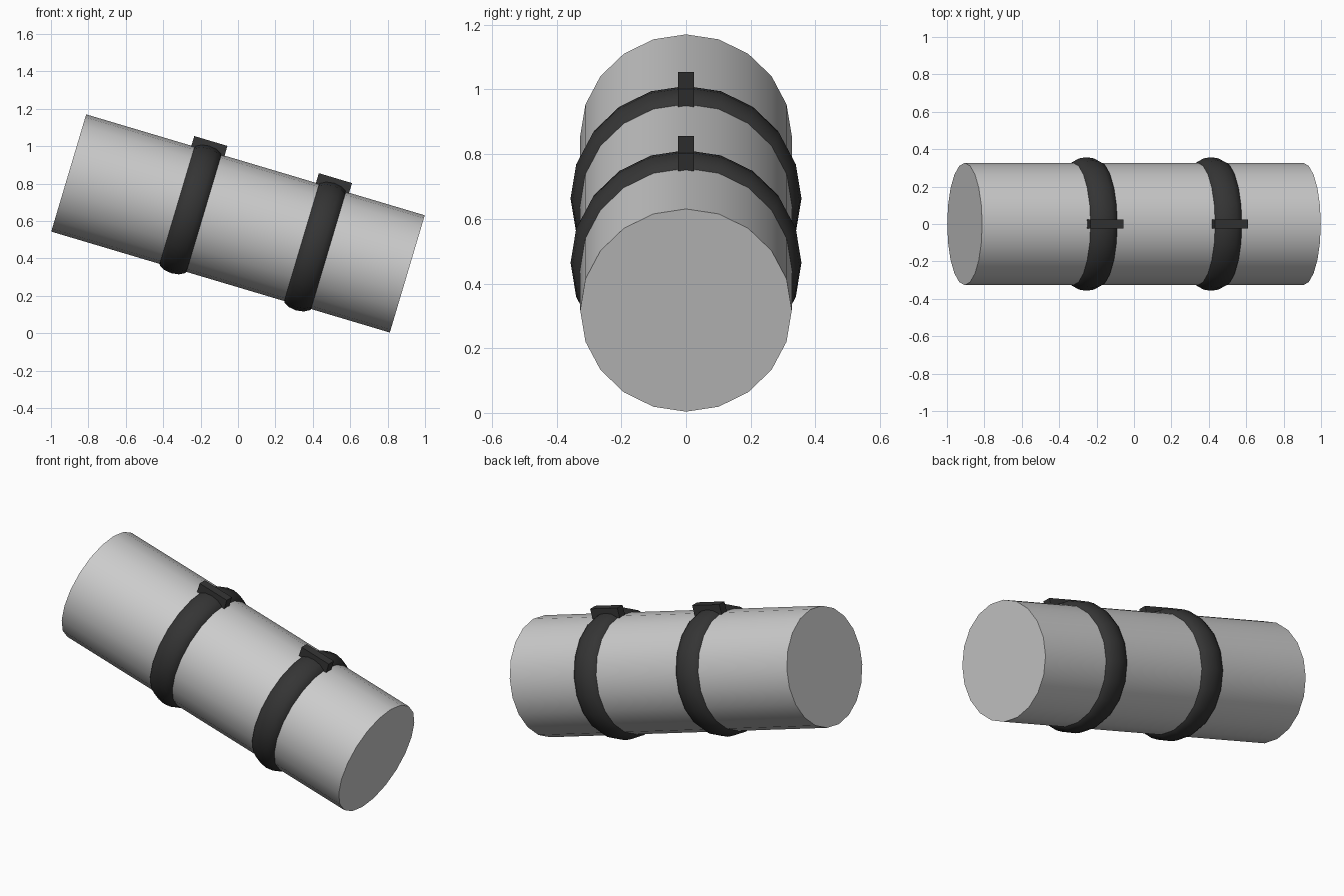
import bpy, math
from mathutils import Matrix

if "Cube" in bpy.data.objects:
    bpy.data.objects.remove(bpy.data.objects["Cube"])

TILT = math.radians(16.6)
SIDES = 20
# Local frame: x runs along the tilted tube, z is outward at the top
FRAME = Matrix.Translation((0, 0, 0.587)) @ Matrix.Rotation(TILT, 4, 'Y')
ALONG_X = Matrix.Rotation(math.radians(90), 4, 'Y')

dark = bpy.data.materials.new("dark_rubber")
dark.diffuse_color = (0.035, 0.035, 0.035, 1)
dark.use_nodes = True
dark.node_tree.nodes["Principled BSDF"].inputs["Base Color"].default_value = dark.diffuse_color


def finish(name, local, mat=None, smooth=True):
    ob = bpy.context.object
    ob.name = name
    ob.data.transform(FRAME @ local)
    if mat:
        ob.data.materials.append(mat)
    if smooth:
        bpy.ops.object.shade_smooth_by_angle(angle=math.radians(40))
    return ob


# Main tube
bpy.ops.mesh.primitive_cylinder_add(vertices=SIDES, radius=0.327, depth=1.889)
finish("tube", ALONG_X)

# Two straps, each with a clasp on top
for label, t in (("upper", -0.265), ("lower", 0.43)):
    place = Matrix.Translation((t, 0, 0))

    # Strap: torus with an oval section, wider along the tube
    bpy.ops.mesh.primitive_torus_add(major_segments=SIDES, minor_segments=12,
                                     major_radius=0.312, minor_radius=0.045)
    finish(label + "_strap", place @ ALONG_X @ Matrix.Diagonal((1, 1, 1.82, 1)), dark)

    # Clasp
    bpy.ops.mesh.primitive_cube_add(size=1)
    finish(label + "_clasp",
           place @ Matrix.Translation((0, 0, 0.346)) @ Matrix.Diagonal((0.185, 0.048, 0.07, 1)),
           dark, smooth=False)
